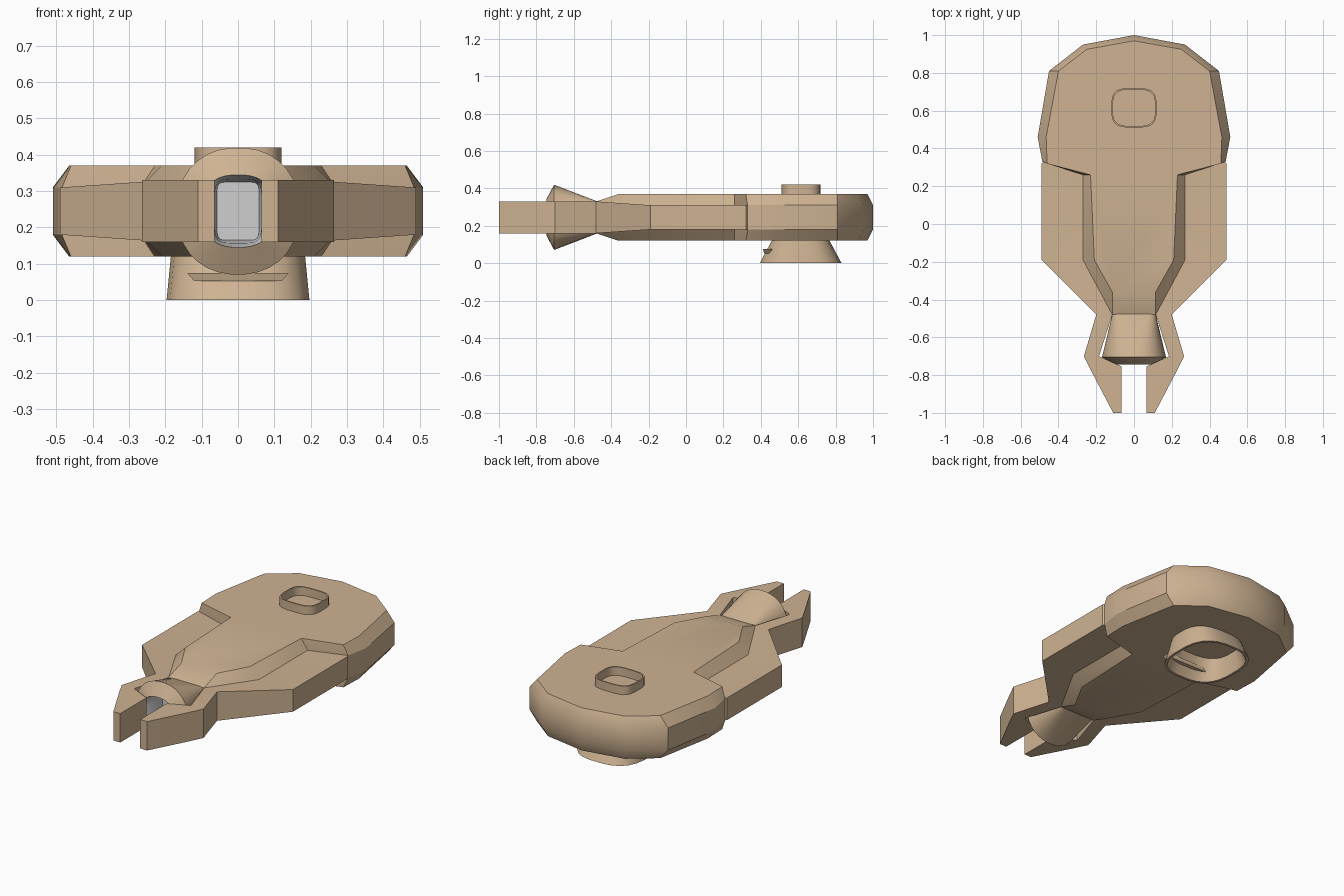
import bpy, bmesh, math

if "Cube" in bpy.data.objects:
    bpy.data.objects.remove(bpy.data.objects["Cube"])


def material(name, rgb):
    m = bpy.data.materials.new(name)
    m.diffuse_color = (*rgb, 1)
    m.use_nodes = True
    m.node_tree.nodes["Principled BSDF"].inputs["Base Color"].default_value = m.diffuse_color
    return m


TAN = material("tan", (0.62, 0.45, 0.29))
GREY = material("light grey", (0.62, 0.62, 0.63))


def finish(name, bm, angle=30):
    bmesh.ops.recalc_face_normals(bm, faces=bm.faces)
    me = bpy.data.meshes.new(name)
    bm.to_mesh(me)
    bm.free()
    me.materials.append(TAN)
    me.materials.append(GREY)
    ob = bpy.data.objects.new(name, me)
    bpy.context.collection.objects.link(ob)
    bpy.ops.object.select_all(action='DESELECT')
    ob.select_set(True)
    bpy.context.view_layer.objects.active = ob
    bpy.ops.object.shade_smooth_by_angle(angle=math.radians(angle))
    return ob


def loft(name, rings, cap=True, closed=False, grey_from=None, angle=30):
    """Bridge rings of equal point count, capped or closed into a tube wall."""
    bm = bmesh.new()
    vs = [[bm.verts.new(p) for p in r] for r in rings]
    n = len(vs[0])
    pairs = list(zip(vs, vs[1:])) + ([(vs[-1], vs[0])] if closed else [])
    for k, (a, b) in enumerate(pairs):
        for i in range(n):
            j = (i + 1) % n
            f = bm.faces.new((a[i], a[j], b[j], b[i]))
            f.material_index = int(grey_from is not None and k >= grey_from)
    if cap:
        bm.faces.new(vs[0])
        f = bm.faces.new(vs[-1])
        f.material_index = int(grey_from is not None)
    return finish(name, bm, angle)


def mirrored(half):
    """Complete a half outline whose first point is on the centre line."""
    return half + [(-x, y, z) for x, y, z in reversed(half[1:])]


def rounded(rx, ry, power, n=24):
    """Superellipse outline, from round (2) to nearly square (large)."""
    out = []
    for i in range(n):
        a = 2 * math.pi * (i + 0.5) / n
        c, s = math.cos(a), math.sin(a)
        out.append((rx * math.copysign(abs(c) ** (2 / power), c),
                    ry * math.copysign(abs(s) ** (2 / power), s)))
    return out


MID = 0.245  # height of the hull's horizontal symmetry plane

# Hull: wide rounded stern, narrow spine, bevelled above and below
mid = [(0, 1), (.27, .95), (.45, .81), (.51, .46), (.485, .33),
       (.27, .26), (.27, -.19), (.115, -.48)]
top = [(0, .97), (.25, .925), (.40, .81), (.465, .46), (.46, .32),
       (.23, .26), (.21, -.19), (.115, -.36)]


def hull_ring(pts, h, nose_h, sign):
    return mirrored([(x, y, MID + sign * (nose_h if i == 7 else h))
                     for i, (x, y) in enumerate(pts)])


loft("hull", [hull_ring(top, .125, .125, -1), hull_ring(mid, .065, .085, -1),
              hull_ring(mid, .065, .085, 1), hull_ring(top, .125, .125, 1)])

# Side wings running forward into prongs
wing = [(.48, .33), (.49, .32), (.49, -.19), (.20, -.48), (.265, -.70),
        (.22, -.79), (.11, -1), (.065, -1), (.065, -.755), (.185, -.70),
        (.115, -.48), (.25, -.19), (.25, .28)]
panels = [(0, 1, 2, 11, 12), (2, 3, 10, 11), (3, 4, 5, 6, 7, 8, 9, 10)]
for side, label in ((1, "right"), (-1, "left")):
    bm = bmesh.new()
    up, low = [], []
    for x, y in wing:
        h = .085 if y < -.4 else .065
        up.append(bm.verts.new((side * x, y, MID + h)))
        low.append(bm.verts.new((side * x, y, MID - h)))
    for layer in (up, low):
        for p in panels:
            bm.faces.new([layer[i] for i in p])
    for i in range(len(wing)):
        j = (i + 1) % len(wing)
        bm.faces.new((up[i], up[j], low[j], low[i]))
    finish(label + "_wing", bm, 10)

# Nose pod: square root flaring to a round rim, dished in to a grey recess
sections = [(-.47, .113, .084, 12), (-.705, .17, .175, 2.2),
            (-.745, .10, .10, 2.5), (-.70, .065, .088, 5),
            (-.62, .058, .08, 8)]
loft("nose_pod", [[(x, y, MID + z) for x, z in rounded(rx, rz, p, 32)]
                  for y, rx, rz, p in sections], grey_from=2, angle=40)


def tube(name, low, high, power, wall, cy):
    """Open vertical tube between two (z, rx, ry) sections."""
    rings = []
    for (z, rx, ry), w in ((low, 0), (high, 0), (high, wall), (low, wall)):
        rings.append([(x, y + cy, z) for x, y in
                      rounded(rx - w, ry - w, power)])
    return loft(name, rings, cap=False, closed=True, angle=35)


# Hatch collar above and flared docking collar below
tube("hatch_collar", (.36, .12, .105), (.42, .12, .105), 3.5, .008, .615)
tube("docking_collar", (0, .198, .22), (.13, .185, .15), 2.8, .014, .613)

# Small ledge on the front of the docking collar
loft("collar_ledge", [[(-.14, .412, .075), (.14, .412, .075),
                       (.14, .46, .075), (-.14, .46, .075)],
                      [(-.12, .418, .052), (.12, .418, .052),
                       (.12, .46, .052), (-.12, .46, .052)]])
